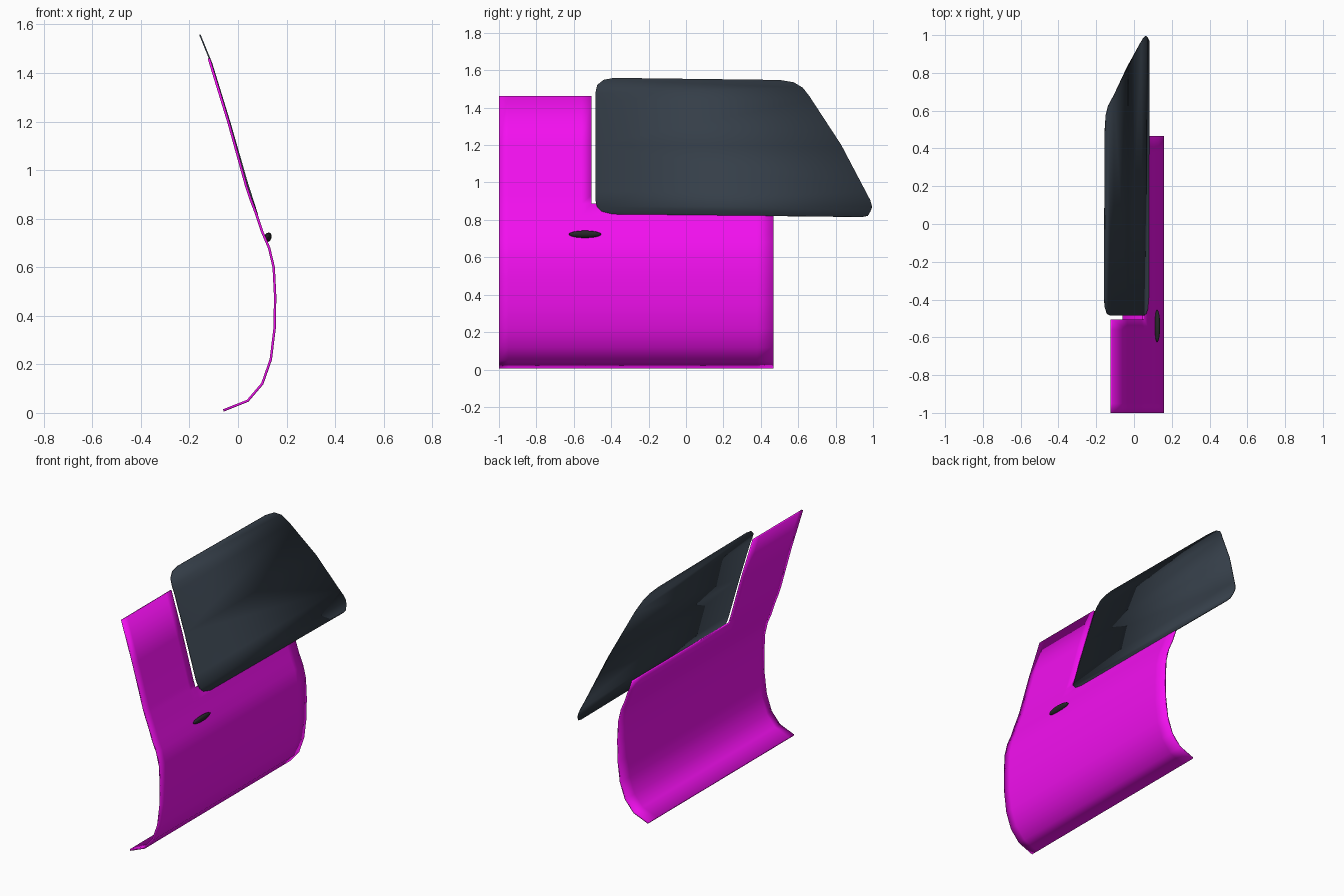
import bpy, bmesh, math
from mathutils import Vector

if "Cube" in bpy.data.objects:
    bpy.data.objects.remove(bpy.data.objects["Cube"])


def material(name, rgb):
    m = bpy.data.materials.new(name)
    m.diffuse_color = (*rgb, 1)
    m.use_nodes = True
    m.node_tree.nodes["Principled BSDF"].inputs["Base Color"].default_value = m.diffuse_color
    return m


def finish(bm, name, mat, thickness):
    bmesh.ops.recalc_face_normals(bm, faces=bm.faces)
    me = bpy.data.meshes.new(name)
    bm.to_mesh(me)
    bm.free()
    ob = bpy.data.objects.new(name, me)
    bpy.context.collection.objects.link(ob)
    me.materials.append(mat)
    me.shade_smooth()
    if thickness:
        mod = ob.modifiers.new("thickness", "SOLIDIFY")
        mod.thickness = thickness
        mod.offset = 0
    return ob


magenta = material("paint", (0.9, 0.005, 0.87))
glass_mat = material("tinted_glass", (0.035, 0.048, 0.065))
rubber = material("rubber", (0.02, 0.02, 0.022))

# Door skin: curved side profile swept along y, with the window corner left out
profile = [(-0.06, 0.01), (0.04, 0.05), (0.10, 0.12), (0.135, 0.22), (0.151, 0.35),
           (0.153, 0.48), (0.147, 0.60), (0.128, 0.68), (0.10, 0.745), (0.075, 0.82),
           (0.05, 0.885), (0.035, 0.93), (-0.04, 1.20), (-0.12, 1.46)]
columns = [-1, -0.95, -0.56, -0.505, -0.1, 0.38, 0.467]
bm = bmesh.new()
grid = [[bm.verts.new((x, y, z)) for y in columns] for x, z in profile]
for i in range(len(profile) - 1):
    for j in range(len(columns) - 1):
        if profile[i][1] >= 0.885 and columns[j] >= -0.505:
            continue
        bm.faces.new((grid[i][j], grid[i][j + 1], grid[i + 1][j + 1], grid[i + 1][j]))
bmesh.ops.delete(bm, geom=[v for v in bm.verts if not v.link_faces], context="VERTS")
finish(bm, "door_panel", magenta, 0.01)

# Window outline (y, z), leaning and slightly curved in x
outline = [(-0.485, 0.91), (-0.475, 0.87), (-0.45, 0.845), (-0.39, 0.83), (0.3, 0.823),
           (0.94, 0.816), (0.972, 0.822), (0.986, 0.845), (0.995, 0.87), (0.985, 0.905),
           (0.83, 1.20), (0.66, 1.46), (0.625, 1.505), (0.575, 1.535), (0.50, 1.547),
           (-0.385, 1.558), (-0.44, 1.548), (-0.475, 1.52), (-0.485, 1.475)]
lean = [(0.80, 0.085), (0.95, 0.037), (1.20, -0.035), (1.44, -0.109), (1.57, -0.162)]


def lean_x(z):
    for (z0, x0), (z1, x1) in zip(lean, lean[1:]):
        if z <= z1:
            break
    return x0 + (x1 - x0) * (z - z0) / (z1 - z0)


def window_part(name, mat, thickness, keep_rim):
    bm = bmesh.new()
    face = bm.faces.new([bm.verts.new((0, y, z)) for y, z in outline])
    rim = bmesh.ops.inset_region(bm, faces=[face], thickness=0.024)["faces"]
    drop = [f for f in bm.faces if (f in rim) != keep_rim]
    bmesh.ops.delete(bm, geom=drop, context="FACES")
    for z, _ in lean[1:-1]:
        bmesh.ops.bisect_plane(bm, geom=bm.verts[:] + bm.edges[:] + bm.faces[:],
                               plane_co=(0, 0, z), plane_no=(0, 0, 1))
    for v in bm.verts:
        v.co.x = lean_x(v.co.z)
    return finish(bm, name, mat, thickness)


window_part("window_glass", glass_mat, 0.006, False)
window_part("window_seal", rubber, 0.014, True)

# Door handle: flattened ellipsoid
bpy.ops.mesh.primitive_uv_sphere_add(segments=20, ring_count=12, radius=1,
                                     location=(0.123, -0.54, 0.723),
                                     rotation=(0, math.radians(20), 0))
handle = bpy.context.object
handle.name = "door_handle"
handle.scale = (0.015, 0.086, 0.02)
handle.data.materials.append(rubber)
bpy.ops.object.shade_smooth()
